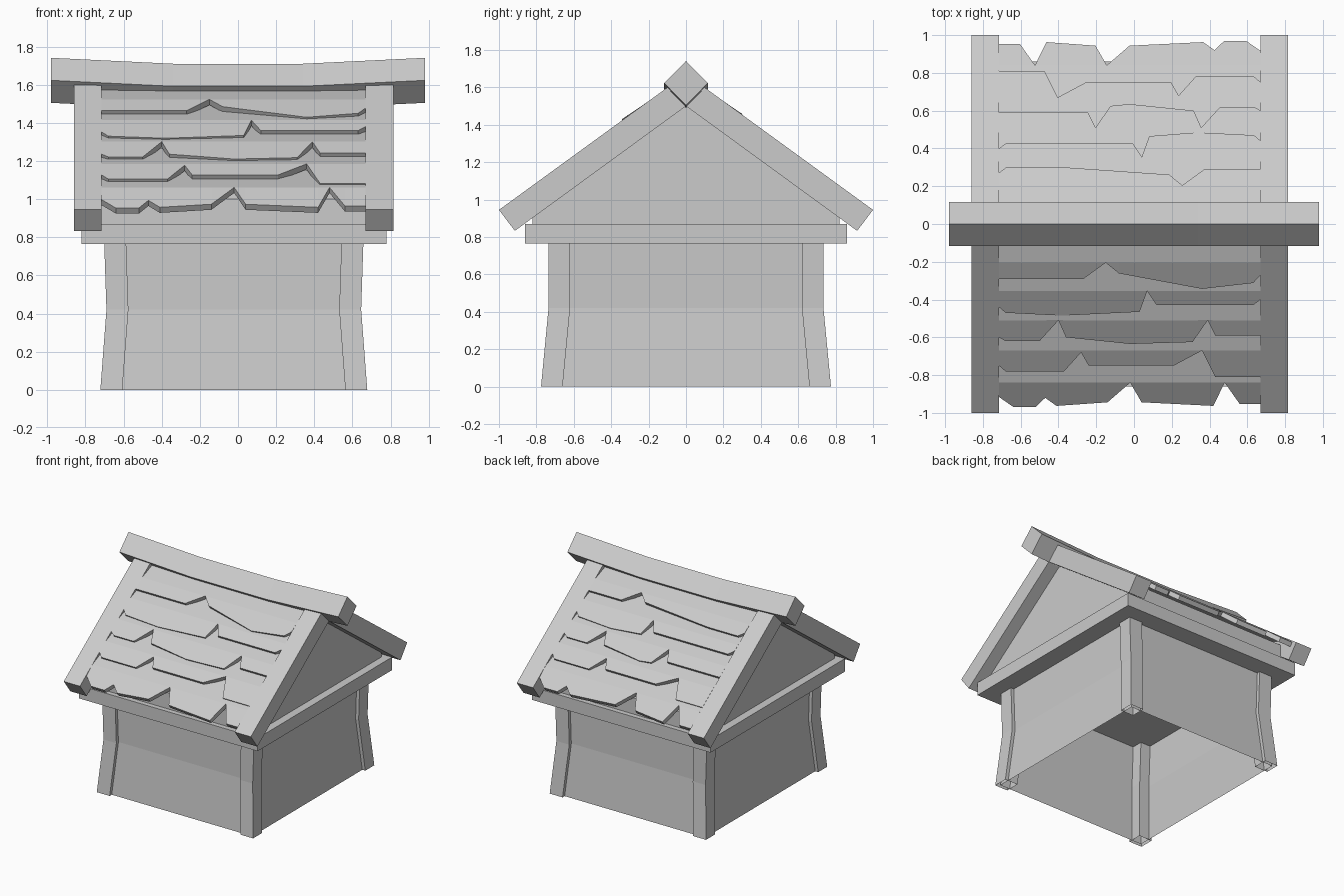
import bpy, bmesh

if "Cube" in bpy.data.objects:
    bpy.data.objects.remove(bpy.data.objects["Cube"])

CX = -0.022              # the house sits slightly left of the ridge beam centre
SLOPE, APEX = 0.727, 1.672   # outer roof line: z = APEX - SLOPE * |y|
NY, NZ = 0.588, 0.809        # roof normal


def make(name, verts, faces):
    me = bpy.data.meshes.new(name)
    me.from_pydata(verts, [], faces)
    bm = bmesh.new()
    bm.from_mesh(me)
    bmesh.ops.recalc_face_normals(bm, faces=bm.faces)
    bm.to_mesh(me)
    bm.free()
    ob = bpy.data.objects.new(name, me)
    bpy.context.collection.objects.link(ob)
    return ob


def loft(name, rings, caps=(True, True)):
    """Join equal-length closed rings of points."""
    n = len(rings[0])
    faces = []
    for r in range(len(rings) - 1):
        for i in range(n):
            j = (i + 1) % n
            faces.append((r * n + i, r * n + j, (r + 1) * n + j, (r + 1) * n + i))
    if caps[0]:
        faces.append(tuple(range(n)))
    if caps[1]:
        faces.append(tuple(range((len(rings) - 1) * n, len(rings) * n)))
    return make(name, [p for ring in rings for p in ring], faces)


def prism_x(name, profile, x0, x1):
    return loft(name, [[(x, y, z) for y, z in profile] for x in (x0, x1)])


def rect(hx, hy, z):
    return [(CX + sx * hx, sy * hy, z) for sx, sy in ((-1, -1), (1, -1), (1, 1), (-1, 1))]


# Flared corner posts: height, outer half width, outer half depth
POST = [(0, 0.70, 0.775), (0.42, 0.668, 0.735), (0.78, 0.68, 0.735)]
W = 0.115
for sx, nx in ((-1, "left"), (1, "right")):
    for sy, ny in ((-1, "front"), (1, "back")):
        rings = [[(CX + sx * a, sy * b, z) for a, b in
                  ((x, y), (x - W, y), (x - W, y - W), (x, y - W))] for z, x, y in POST]
        loft(f"post_{ny}_{nx}", rings, (False, True))

# Walls following the posts (open underneath) and eave band
INSET = 0.027
loft("walls", [rect(x - INSET, y - INSET, z) for z, x, y in POST], (False, False))
loft("eave_band", [rect(0.80, 0.86, 0.765), rect(0.80, 0.86, 0.87)])

# Gabled roof body
low = APEX - 0.075
prism_x("roof_body", [(-0.82, 0.87), (0.82, 0.87), (0.82, low - SLOPE * 0.82),
                      (0, low), (-0.82, low - SLOPE * 0.82)], CX - 0.735, CX + 0.735)

# Rake boards on both gables
RAKE = [(-1, 0.945), (0, APEX), (1, 0.945), (0.915, 0.833), (0, 1.5), (-0.915, 0.833)]
prism_x("rake_left", RAKE, -0.86, -0.715)
prism_x("rake_right", RAKE, 0.67, 0.815)

# Sagging diamond ridge beam
loft("ridge_beam", [[(x, 0, 1.592 + d + 0.118), (x, 0.117, 1.592 + d),
                     (x, 0, 1.592 + d - 0.118), (x, -0.117, 1.592 + d)]
                    for x, d in ((-0.98, 0.031), (-0.34, 0), (0.34, 0), (0.98, 0.031))])

# Shingle courses: base, bend line, upper limit, lip height,
# (first notch point, slide used on back), ragged edge (x, |y|)
COURSES = [
    (0.97, 0.84, 0.66, -0.012, (5, 0.12),
     [(-.715, .92), (-.64, .975), (-.52, .975), (-.47, .925), (-.41, .97),
      (-.14, .95), (-.02, .84), (.04, .95), (.42, .97), (.48, .84), (.56, .96), (.67, .96)]),
    (0.78, 0.67, 0.50, 0.0, (0, 0),
     [(-.715, .75), (-.68, .78), (-.37, .78), (-.28, .68), (-.24, .75),
      (.21, .75), (.36, .67), (.43, .81), (.67, .81)]),
    (0.62, 0.51, 0.34, 0.0, (6, -0.23),
     [(-.715, .60), (-.68, .62), (-.5, .62), (-.4, .51), (-.36, .6),
      (-.02, .635), (.31, .625), (.39, .51), (.43, .59), (.67, .59)]),
    (0.46, 0.355, 0.19, 0.0, (3, -0.155),
     [(-.715, .44), (-.68, .47), (-.38, .485), (.03, .465), (.07, .355),
      (.12, .43), (.63, .43), (.67, .4)]),
    (0.30, 0.205, 0.05, 0.004, (1, -0.15),
     [(-.715, .29), (-.27, .29), (-.15, .205), (-.08, .26), (.36, .34),
      (.63, .31), (.67, .27)]),
]


def on_roof(x, y, n, side):
    return (x, side * (y + n * NY), APEX - SLOPE * y + n * NZ)


for side, tag in ((-1, "front"), (1, "back")):
    for k, (base, bend, upper, lip, (first, slide), edge) in enumerate(COURSES):
        pts = list(edge)
        if side > 0:     # back slope: turned half round, one notch slid along
            pts = [(x + (slide if first <= i < first + 3 else 0), y) for i, (x, y) in enumerate(pts)]
            pts = [(2 * CX - x, min(y, 0.30) if k == 4 else y) for x, y in pts]

        def height(y):   # lip droops below the bend, upper part sinks under the next course
            if y > bend:
                return lip * (y - bend) / (base - bend)
            return -0.05 * (bend - y) / (bend - upper)

        rings = []
        for x, y in pts:
            mid = min(bend, y - 0.001)
            ring = [on_roof(x, yy, height(yy) - drop, side) for yy, drop in
                    ((y, 0), (mid, 0), (upper, 0), (upper, 0.036), (mid, 0.036), (y, 0.036))]
            rings.append(ring)
        loft(f"shingles_{tag}_{k + 1}", rings)
